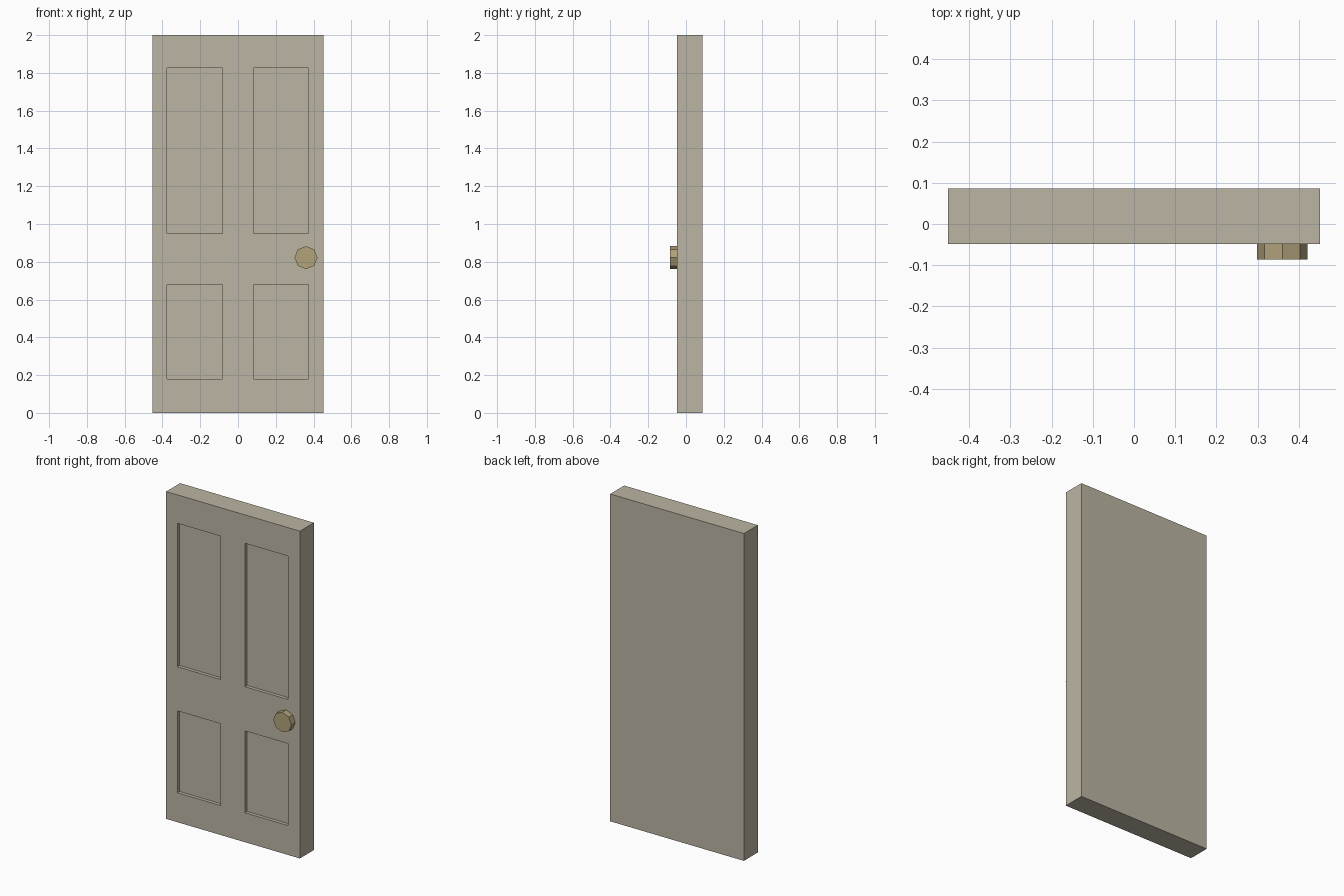
import bpy, bmesh, math
from mathutils import Matrix, Vector

if "Cube" in bpy.data.objects:
    bpy.data.objects.remove(bpy.data.objects["Cube"])


def material(name, rgb):
    m = bpy.data.materials.new(name)
    m.diffuse_color = (*rgb, 1.0)
    m.use_nodes = True
    m.node_tree.nodes["Principled BSDF"].inputs["Base Color"].default_value = m.diffuse_color
    return m


def finish(bm, name, mat):
    bmesh.ops.recalc_face_normals(bm, faces=bm.faces)
    mesh = bpy.data.meshes.new(name)
    bm.to_mesh(mesh)
    bm.free()
    mesh.materials.append(mat)
    obj = bpy.data.objects.new(name, mesh)
    bpy.context.collection.objects.link(obj)
    return obj


paint = material("warm_grey_paint", (0.50, 0.46, 0.37))
brass = material("dull_brass", (0.44, 0.36, 0.195))

FRONT, BACK, HALF, HEIGHT = -0.048, 0.0865, 0.452, 2.0
RECESS = 0.021
panel_x = [(-0.376, -0.083), (0.081, 0.372)]
panel_z = [(0.18, 0.68), (0.95, 1.826)]

# Door slab: a box sliced along the panel borders
bm = bmesh.new()
size = Matrix.Diagonal((2 * HALF, BACK - FRONT, HEIGHT, 1))
centre = Matrix.Translation((0, (FRONT + BACK) / 2, HEIGHT / 2))
bmesh.ops.create_cube(bm, size=1, matrix=centre @ size)
cuts = [((x, 0, 0), (1, 0, 0)) for pair in panel_x for x in pair]
cuts += [((0, 0, z), (0, 0, 1)) for pair in panel_z for z in pair]
for co, no in cuts:
    bmesh.ops.bisect_plane(bm, geom=bm.verts[:] + bm.edges[:] + bm.faces[:],
                           plane_co=co, plane_no=no)


# Four sunken panels on the front
def is_panel(face):
    c = face.calc_center_median()
    return (abs(c.y - FRONT) < 1e-4
            and any(a < c.x < b for a, b in panel_x)
            and any(a < c.z < b for a, b in panel_z))


bm.normal_update()
panels = [f for f in bm.faces if is_panel(f)]
new = bmesh.ops.extrude_face_region(bm, geom=panels)["geom"]
verts = [v for v in new if isinstance(v, bmesh.types.BMVert)]
bmesh.ops.translate(bm, verts=verts, vec=Vector((0, RECESS, 0)))
old = [f for f in panels if f.is_valid and is_panel(f)]
if old:
    bmesh.ops.delete(bm, geom=old, context='FACES')
finish(bm, "door_slab", paint)

# Eight-sided door knob
bm = bmesh.new()
depth = 0.038
bmesh.ops.create_cone(
    bm, cap_ends=True, segments=8, radius1=0.061, radius2=0.061, depth=depth,
    matrix=Matrix.Translation((0.36, FRONT - depth / 2, 0.822))
    @ Matrix.Rotation(math.pi / 2, 4, 'X'))
finish(bm, "door_knob", brass)
